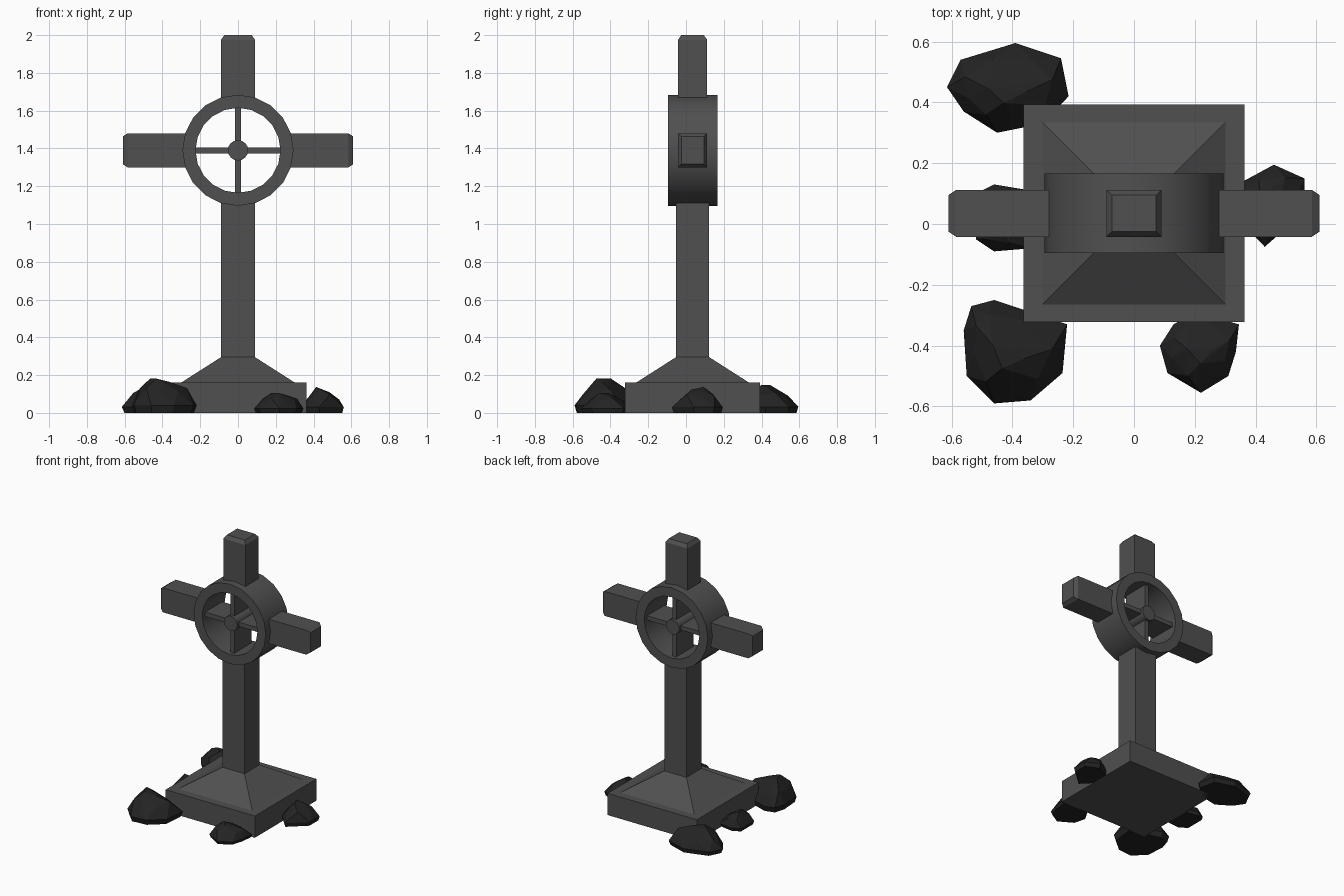
import bpy
import bmesh
from math import cos, sin, pi
from mathutils import Matrix, Vector

cube = bpy.data.objects.get("Cube")
if cube:
    bpy.data.objects.remove(cube)

MID_Y = 0.035    # depth centre of the cross
HUB_Z = 1.39     # height of the wheel centre


def make_material(name, value):
    mat = bpy.data.materials.new(name)
    mat.use_nodes = True
    colour = (value, value, value, 1)
    mat.diffuse_color = colour
    bsdf = mat.node_tree.nodes["Principled BSDF"]
    bsdf.inputs["Base Color"].default_value = colour
    bsdf.inputs["Roughness"].default_value = 0.9
    return mat


stone = make_material("grey stone", 0.08)
dark_rock = make_material("dark rock", 0.017)


def finish(name, bm, mat, smooth=False):
    bmesh.ops.recalc_face_normals(bm, faces=bm.faces)
    mesh = bpy.data.meshes.new(name)
    bm.to_mesh(mesh)
    bm.free()
    mesh.materials.append(mat)
    obj = bpy.data.objects.new(name, mesh)
    bpy.context.collection.objects.link(obj)
    if smooth:
        bpy.ops.object.select_all(action="DESELECT")
        obj.select_set(True)
        bpy.context.view_layer.objects.active = obj
        bpy.ops.object.shade_smooth_by_angle()
    return obj


def bridge(bm, a, b):
    for i in range(len(a)):
        j = (i + 1) % len(a)
        bm.faces.new((a[i], a[j], b[j], b[i]))


def block(name, layers, matrix):
    """Stack of rectangles (height, half width, half depth) along local z."""
    bm = bmesh.new()
    rings = []
    for z, w, d in layers:
        corners = ((-w, -d), (w, -d), (w, d), (-w, d))
        rings.append([bm.verts.new(matrix @ Vector((x, y, z))) for x, y in corners])
    for a, b in zip(rings, rings[1:]):
        bridge(bm, a, b)
    bm.faces.new(rings[0])
    bm.faces.new(rings[-1])
    return finish(name, bm, stone)


# Base and shaft
ground = Matrix.Translation((0, MID_Y, 0))
block("base_slab", [(0, 0.363, 0.358), (0.16, 0.363, 0.358)], ground)
block("base_slope", [(0.159, 0.303, 0.301), (0.295, 0.09, 0.088)], ground)
block("shaft", [(0.29, 0.09, 0.088), (1.13, 0.09, 0.088)], ground)

# Three arms with chamfered ends
centre = Matrix.Translation((0, MID_Y, HUB_Z))
for name, angle in (("top_arm", 0), ("left_arm", pi / 2), ("right_arm", -pi / 2)):
    w, d, end = 0.09, 0.077, 0.61
    layers = [(0.25, w, d), (end - 0.025, w, d), (end, w - 0.017, d - 0.017)]
    block(name, layers, centre @ Matrix.Rotation(angle, 4, "Y"))

# Wheel ring
bm = bmesh.new()
loops = []
for radius, y in ((0.294, -0.131), (0.294, 0.131), (0.225, 0.131), (0.225, -0.131)):
    loops.append([bm.verts.new(centre @ Vector((radius * cos(a), y, radius * sin(a))))
                  for a in (2 * pi * i / 20 for i in range(20))])
for i in range(4):
    bridge(bm, loops[i], loops[(i + 1) % 4])
finish("wheel_ring", bm, stone, smooth=True)

# Spokes and hub
for name, angle in (("upright_spokes", 0), ("level_spokes", pi / 2)):
    block(name, [(-0.24, 0.016, 0.1), (0.24, 0.016, 0.1)],
          centre @ Matrix.Rotation(angle, 4, "Y"))
bm = bmesh.new()
bmesh.ops.create_cone(bm, cap_ends=True, segments=16, radius1=0.054, radius2=0.054,
                      depth=0.24, matrix=centre @ Matrix.Rotation(pi / 2, 4, "X"))
finish("wheel_hub", bm, stone, smooth=True)


def rock(name, height, outline):
    """Faceted boulder: shrinking, alternately shifted copies of its outline."""
    bm = bmesh.new()
    points = [Vector((x, y, 0)) for x, y in outline]
    middle = sum(points, Vector()) / len(points)
    for level, scale, shift in ((0, 0.93, 0), (0.22, 1, 0), (0.72, 0.78, 0.5), (1, 0.32, 0)):
        step = 2 if level == 1 else 1
        for i in range(0, len(points), step):
            p = points[i].lerp(points[(i + 1) % len(points)], shift)
            v = middle + (p - middle) * scale
            # Uneven crown
            drop = 0.1 * (i % 3) if level > 0.5 else 0
            v.z = height * (level - drop)
            bm.verts.new(v)
    hull = bmesh.ops.convex_hull(bm, input=bm.verts[:])
    loose = [v for v in bm.verts if not v.link_faces]
    bmesh.ops.delete(bm, geom=loose, context="VERTS")
    bmesh.ops.dissolve_limit(bm, angle_limit=0.12, verts=bm.verts[:], edges=bm.edges[:])
    return finish(name, bm, dark_rock)


# Rocks around the base
rock("front_right_rock", 0.182, [(-.56, -.35), (-.535, -.27), (-.46, -.25), (-.22, -.33),
                                 (-.235, -.49), (-.34, -.58), (-.46, -.59), (-.55, -.5)])
rock("front_left_rock", 0.105, [(.085, -.4), (.13, -.33), (.2, -.29), (.345, -.33),
                                (.335, -.42), (.31, -.5), (.22, -.555), (.11, -.49)])
rock("left_rock", 0.137, [(.34, .13), (.46, .195), (.56, .15), (.56, .04),
                          (.43, -.075), (.34, .02)])
rock("right_rock", 0.11, [(-.52, .1), (-.46, .13), (-.34, .11), (-.34, -.08),
                          (-.46, -.09), (-.52, -.05)])
rock("back_right_rock", 0.147, [(-.615, .45), (-.57, .54), (-.39, .595), (-.24, .545),
                                (-.215, .42), (-.3, .33), (-.45, .3), (-.56, .37)])
